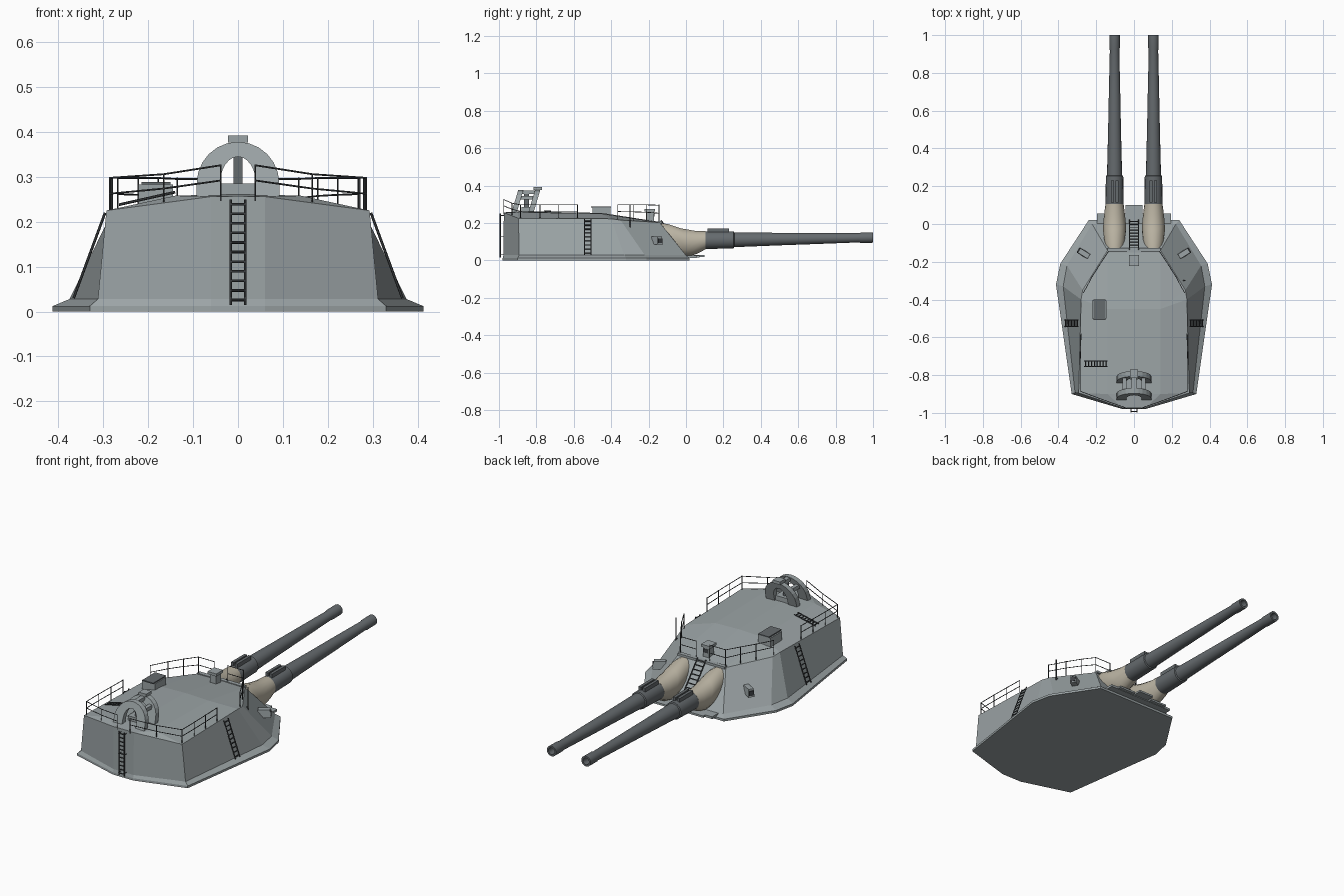
import bpy, bmesh, math
from mathutils import Vector as V, Matrix

if "Cube" in bpy.data.objects:
    bpy.data.objects.remove(bpy.data.objects["Cube"])


def material(name, rgb):
    m = bpy.data.materials.new(name)
    m.diffuse_color = (*rgb, 1)
    m.use_nodes = True
    m.node_tree.nodes["Principled BSDF"].inputs["Base Color"].default_value = m.diffuse_color
    return m


HULL = material("hull_grey", (0.33, 0.37, 0.38))
GUN = material("gun_grey", (0.13, 0.145, 0.155))
BAG = material("canvas", (0.5, 0.46, 0.37))
DARK = material("dark_metal", (0.05, 0.055, 0.06))


def finish(name, bm, mat, smooth=False):
    bmesh.ops.recalc_face_normals(bm, faces=bm.faces[:])
    me = bpy.data.meshes.new(name)
    bm.to_mesh(me)
    bm.free()
    me.materials.append(mat)
    ob = bpy.data.objects.new(name, me)
    bpy.context.collection.objects.link(ob)
    if smooth:
        bpy.ops.object.select_all(action='DESELECT')
        ob.select_set(True)
        bpy.context.view_layer.objects.active = ob
        bpy.ops.object.shade_smooth_by_angle(angle=math.radians(40))
    return ob


def loft(name, rings, mat, smooth=False):
    bm = bmesh.new()
    vs = [[bm.verts.new(p) for p in r] for r in rings]
    n = len(rings[0])
    for a, b in zip(vs, vs[1:]):
        for i in range(n):
            j = (i + 1) % n
            bm.faces.new((a[i], a[j], b[j], b[i]))
    bm.faces.new(vs[0])
    bm.faces.new(vs[-1])
    return finish(name, bm, mat, smooth)


def box(name, lo, hi, mat=HULL, rot=0, taper=1.0):
    lo, hi = V(lo), V(hi)
    bm = bmesh.new()
    bmesh.ops.create_cube(bm, size=1)
    for v in bm.verts:
        if v.co.z > 0:
            v.co.x *= taper
            v.co.y *= taper
    bmesh.ops.transform(bm, verts=bm.verts, matrix=Matrix.Translation((lo + hi) / 2)
                        @ Matrix.Rotation(rot, 4, 'Z') @ Matrix.Diagonal((*(hi - lo), 1)))
    return finish(name, bm, mat)


def rods(name, segments, r=0.002, mat=DARK):
    bm = bmesh.new()
    for a, b in segments:
        a, b = V(a), V(b)
        d = b - a
        m = Matrix.Translation((a + b) / 2) @ d.to_track_quat('Z', 'Y').to_matrix().to_4x4()
        bmesh.ops.create_cone(bm, cap_ends=True, segments=6, radius1=r, radius2=r,
                              depth=d.length, matrix=m)
    return finish(name, bm, mat)


def ladder(name, a, b, half, count, r=0.003):
    a, b, h = V(a), V(b), V(half)
    segs = [(a - h, b - h), (a + h, b + h)]
    for i in range(count):
        p = a.lerp(b, (i + 0.5) / count)
        segs.append((p - h, p + h))
    return rods(name, segs, r)


def railing(name, posts):
    # posts: x, y, foot z, top z
    segs = [((x, y, z - 0.01), (x, y, t)) for x, y, z, t in posts]
    for p, q in zip(posts, posts[1:]):
        for f in (0.5, 0.97):
            segs.append([(c[0], c[1], c[2] + (c[3] - c[2]) * f) for c in (p, q)])
    return rods(name, segs)


# Armoured house: half outline rings from rear centre to front centre, mirrored
base = [(0, -.98), (.06, -.98), (.33, -.9), (.413, -.32), (.39, -.21), (.24, .02), (0, .02)]
sill = [(0, -.976), (.06, -.976), (.312, -.893), (.375, -.33), (.355, -.22), (.222, 0), (0, 0)]
roof = [(0, -.974, .257), (.06, -.974, .256), (.293, -.895, .225), (.28, -.40, .223),
        (.272, -.35, .216), (.14, -.14, .203), (0, -.14, .206)]
bm = bmesh.new()
rings = [[bm.verts.new((x, y, z)) for x, y in pts]
         for pts, z in ((base, 0), (base, .012), (sill, .028))]
rings.append([bm.verts.new(p) for p in roof])
for a, b in zip(rings, rings[1:]):
    for i in range(6):
        bm.faces.new((a[i], a[i + 1], b[i + 1], b[i]))
bm.faces.new(rings[0])
o, a, b, c, d, e, f = rings[3]
m, n, rb, rc = [bm.verts.new(p) for p in
                ((0, -.9, .262), (0, -.45, .254), (.14, -.9, .258), (.14, -.45, .25))]
for face in ((o, a, rb, m), (a, b, rb), (b, c, rc, rb), (m, rb, rc, n),
             (n, rc, e, f), (rc, c, d), (rc, d, e)):
    bm.faces.new(face)
house = finish("turret_house", bm, HULL)
house.modifiers.new("mirror", 'MIRROR')

# Guns, sleeves and canvas blast bags
N = 18
angles = [2 * math.pi * i / N for i in range(N)]
barrel = [(.06, .044), (.1, .048), (.255, .046), (.258, .040), (.5, .034), (.7, .030),
          (.92, .025), (.935, .028), (1.0, .028), (1.0, .018), (.94, .017)]
bag = [(-.15, .2, 0, .025, .055), (-.1, .197, .03, .025, .061), (-.03, .173, .06, .035, .059),
       (.05, .159, .085, .048, .053), (.105, .157, .105, .06, .048)]
for side, s in (("left", -1), ("right", 1)):
    cx = s * .103
    loft("gun_barrel_" + side,
         [[(cx + r * math.cos(t), y, .108 + .016 * (y - .1) + r * math.sin(t)) for t in angles]
          for y, r in barrel], GUN, True)
    loft("blast_bag_" + side,
         [[(cx + w * math.cos(t), (y1 + y0) / 2 + (y1 - y0) / 2 * math.sin(t),
            (z1 + z0) / 2 + (z1 - z0) / 2 * math.sin(t)) for t in angles]
          for y1, z1, y0, z0, w in bag], BAG, True)
    for k in (-1, 1):
        box(f"sleeve_rail_{side}_{k}", (cx + k * .012 - .008, .115, .14),
            (cx + k * .012 + .008, .23, .172), GUN)
    # Sighting hood on the front cheek
    box("sight_hood_" + side, (s * .265 - .035, -.172, .085), (s * .265 + .035, -.14, .127),
        HULL, s * .55, .85)
    box("sight_slot_" + side, (s * .291 - .006, -.152, .093), (s * .291 + .006, -.128, .118),
        DARK, s * .55)
    # Ladder and railings of this side
    ladder("side_ladder_" + side, (s * .366, -.525, .03), (s * .296, -.525, .22),
           (0, .018, 0), 9)
    railing("rear_railing_" + side,
            [(s * .038, -.975, .256, .328), (s * .165, -.93, .24, .308), (s * .285, -.885, .225, .3),
             (s * .285, -.78, .225, .3), (s * .283, -.68, .225, .3), (s * .28, -.58, .225, .3)])
    railing("front_railing_" + side,
            [(s * .268, -.365, .223, .3), (s * .222, -.28, .22, .3), (s * .178, -.21, .215, .3),
             (s * .135, -.145, .207, .298), (s * .04, -.145, .207, .298)])

# Step platform below the guns
box("front_step", (-.195, -.01, .014), (.195, .055, .026))
for s in (-1, 1):
    box(f"front_step_slat_{s}", (s * .103 - .05, .05, .016), (s * .103 + .05, .072, .026))
box("centre_step", (-.045, .04, .018), (.045, .1, .028))

# Rear, front and roof ladders
ladder("rear_ladder", (0, -.993, .015), (0, -.993, .25), (.016, 0, 0), 11)
rods("rear_ladder_brackets", [((s * .016, -.997, z), (s * .016, -.97, z))
                             for s in (-1, 1) for z in (.03, .13, .24)])
ladder("front_ladder", (0, .022, .03), (0, -.135, .215), (.025, 0, 0), 10)
ladder("roof_ladder", (-.265, -.74, .238), (-.14, -.74, .266), (0, .015, 0), 8)


# Twin leaning arches with connecting bars
def arch(name, y0):
    prof = [(.092, .045, 0, .245)]
    pts = [((.092, .245), (.04, .245))]
    for i in range(13):
        t = math.pi * i / 12
        pts.append(((.092 * math.cos(t), .285 + .093 * math.sin(t)),
                    (.04 * math.cos(t), .285 + .06 * math.sin(t))))
    pts.append(((-.092, .245), (-.04, .245)))
    rings = []
    for (xo, zo), (xi, zi) in pts:
        yo, yi = (y0 + .3 * (z - .25) for z in (zo, zi))
        rings.append([(xo, yo, zo), (xi, yi, zi), (xi, yi + .028, zi), (xo, yo + .028, zo)])
    loft(name, rings, HULL)


arch("rear_arch", -.935)
arch("fore_arch", -.845)
for s in (-1, 1):
    box(f"arch_tie_{s}", (s * .05 - .01, -.895, .325), (s * .05 + .01, -.80, .345))
box("arch_top_beam", (-.012, -.885, .355), (.012, -.79, .374))
box("arch_cap", (-.022, -.815, .376), (.022, -.77, .392))
box("arch_post", (-.01, -.865, .25), (.01, -.84, .36), GUN)
box("arch_foot", (-.042, -.88, .25), (.042, -.82, .285))

# Roof hatch housing and periscope
box("roof_hatch", (-.222, -.5, .235), (-.145, -.405, .283))
box("roof_hatch_lid", (-.215, -.508, .283), (-.15, -.4, .289), GUN)
box("periscope_base", (-.018, -.215, .2), (.018, -.17, .262))
box("periscope_head", (-.026, -.222, .262), (.026, -.165, .276))
box("periscope_window", (-.014, -.168, .235), (.014, -.166, .255), DARK)
# Visor strip over the gun ports
box("port_visor", (-.14, -.15, .198), (.14, -.128, .21))
# Signal staff on the right front cheek
rods("signal_staff", [((.27, -.3, .16), (.27, -.3, .3)), ((.235, -.3, .19), (.27, -.3, .19))], .003)
